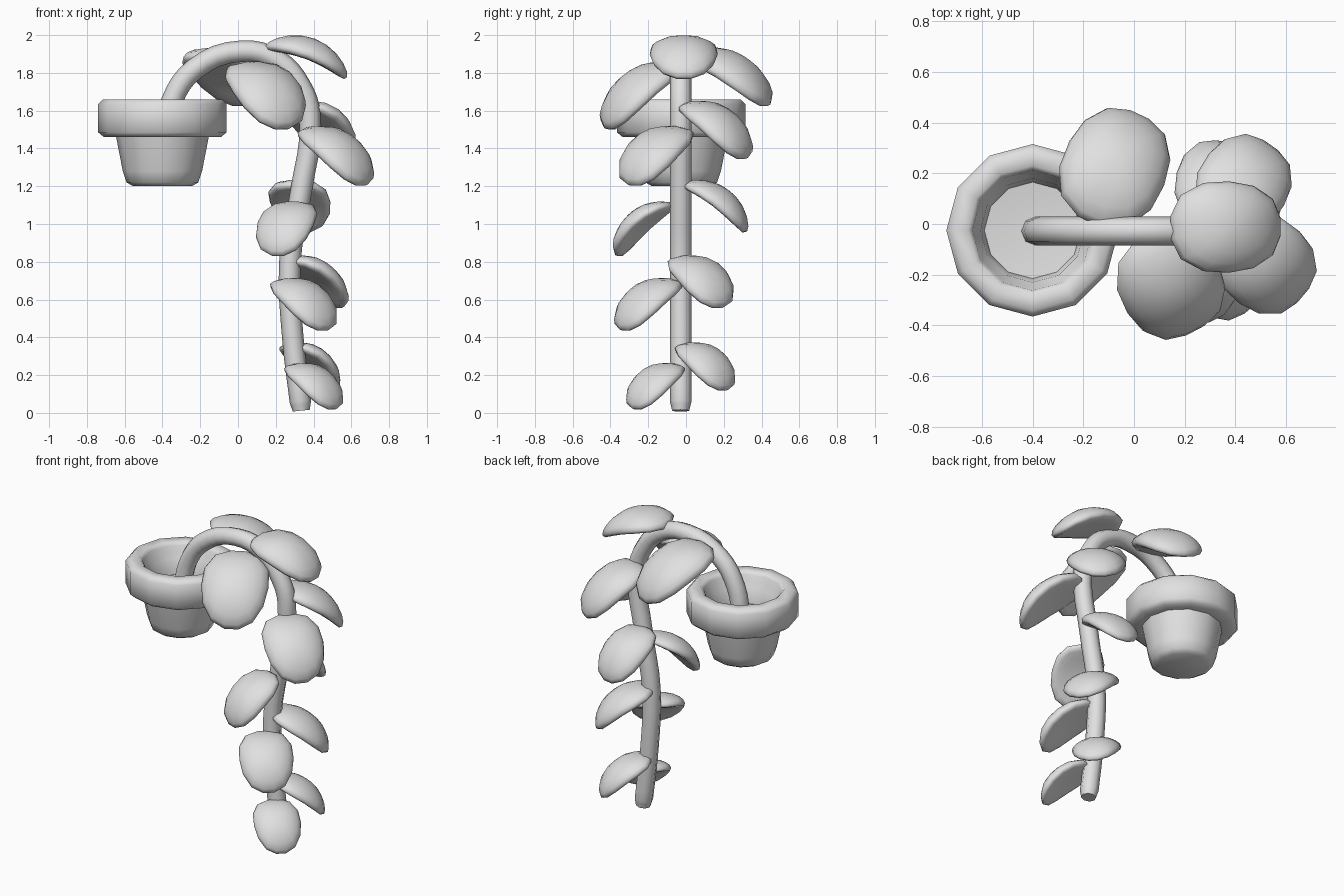
import bpy, bmesh
from math import sin, asin, atan2, radians
from mathutils import Matrix, Vector

old = bpy.data.objects.get("Cube")
if old:
    bpy.data.objects.remove(old, do_unlink=True)

grey = bpy.data.materials.new("light grey")
grey.use_nodes = True
GREY = (0.75, 0.75, 0.75, 1)
grey.diffuse_color = GREY
grey.node_tree.nodes["Principled BSDF"].inputs["Base Color"].default_value = GREY


def finish(obj, angle):
    """Assign the colour and smooth the object, keeping sharp edges."""
    if not obj.data.materials:
        obj.data.materials.append(grey)
    bpy.ops.object.select_all(action="DESELECT")
    obj.select_set(True)
    bpy.context.view_layer.objects.active = obj
    bpy.ops.object.shade_smooth_by_angle(angle=radians(angle))


def add_mesh(name, bm, angle):
    bmesh.ops.recalc_face_normals(bm, faces=bm.faces)
    mesh = bpy.data.meshes.new(name)
    bm.to_mesh(mesh)
    bm.free()
    obj = bpy.data.objects.new(name, mesh)
    bpy.context.collection.objects.link(obj)
    finish(obj, angle)


# Hollow pot with a thick rim, an inner step and a floor, turned from one profile
profile = [(0, 1.2), (0.155, 1.2), (0.19, 1.22), (0.21, 1.28), (0.245, 1.46),
           (0.31, 1.46), (0.34, 1.485), (0.34, 1.635), (0.315, 1.66),
           (0.255, 1.66), (0.237, 1.64), (0.23, 1.6), (0.205, 1.57),
           (0.19, 1.47), (0, 1.45)]
bm = bmesh.new()
ring = [bm.verts.new((r, 0, z)) for r, z in profile]
edges = [bm.edges.new(pair) for pair in zip(ring, ring[1:])]
bmesh.ops.spin(bm, geom=ring + edges, cent=(0, 0, 0), axis=(0, 0, 1),
               angle=radians(360), steps=12)
bmesh.ops.remove_doubles(bm, verts=bm.verts, dist=0.001)
bmesh.ops.translate(bm, verts=bm.verts, vec=(-0.4, -0.025, 0))
add_mesh("pot", bm, 75)

# Stem arching out of the pot and hanging down, with a slightly tapered end
path = [(-0.39, 1.43), (-0.35, 1.65), (-0.23, 1.82), (0.02, 1.915),
        (0.21, 1.865), (0.33, 1.73), (0.38, 1.58), (0.33, 1.15),
        (0.275, 0.8), (0.29, 0.4), (0.33, 0.06), (0.335, 0.012)]
curve = bpy.data.curves.new("stem", "CURVE")
curve.dimensions = "3D"
curve.bevel_depth = 0.057
curve.bevel_resolution = 2
curve.resolution_u = 4
curve.use_fill_caps = True
spline = curve.splines.new("BEZIER")
spline.bezier_points.add(len(path) - 1)
for point, (x, z) in zip(spline.bezier_points, path):
    point.co = (x, -0.028, z)
    point.handle_left_type = point.handle_right_type = "AUTO"
spline.bezier_points[-1].radius = 0.8
stem = bpy.data.objects.new("stem", curve)
bpy.context.collection.objects.link(stem)
bpy.ops.object.select_all(action="DESELECT")
stem.select_set(True)
bpy.context.view_layer.objects.active = stem
bpy.ops.object.convert(target="MESH")
finish(bpy.context.view_layer.objects.active, 50)


def leaf(name, centre, azimuth, half, drop):
    """Plump drooping leaf: domed above, nearly flat below, broad at the stem."""
    bm = bmesh.new()
    bmesh.ops.create_uvsphere(bm, u_segments=14, v_segments=10, radius=1)
    for v in bm.verts:
        x, y, z = v.co
        square = 1 + 0.06 * sin(2 * atan2(y, x)) ** 2
        thick = 0.29 * z if z > 0 else -0.2 * abs(z) ** 0.7
        bend = 0.26 * (0.45 - x * x) - 0.08 * y * y
        width = 0.75 * (1 - 0.08 * x)
        v.co = Vector((0.98 * x * square, width * y * square, thick + bend)) * half
    place = (Matrix.Translation(centre)
             @ Matrix.Rotation(radians(azimuth), 4, "Z")
             @ Matrix.Rotation(asin(drop / half), 4, "Y"))
    bmesh.ops.transform(bm, matrix=place, verts=bm.verts)
    add_mesh(name, bm, 60)


# Leaves from the bottom up: centre, heading, half length, half drop
leaves = [
    ((0.41, -0.17, 0.155), -45, 0.192, 0.115),
    ((0.39, 0.11, 0.26), 42, 0.198, 0.12),
    ((0.357, -0.21, 0.59), -50, 0.22, 0.13),
    ((0.415, 0.085, 0.71), 35, 0.22, 0.13),
    ((0.253, -0.237, 0.99), -110, 0.211, 0.14),
    ((0.328, 0.17, 1.11), 80, 0.217, 0.13),
    ((0.53, -0.168, 1.378), -40, 0.247, 0.148),
    ((0.44, 0.17, 1.515), 55, 0.24, 0.145),
    ((0.152, -0.25, 1.7), -62, 0.273, 0.17),
    ((-0.07, 0.235, 1.795), 65, 0.275, 0.135),
    ((0.372, -0.012, 1.89), 0, 0.24, 0.085),
]
for i, spec in enumerate(leaves, 1):
    leaf(f"leaf_{i}", *spec)
